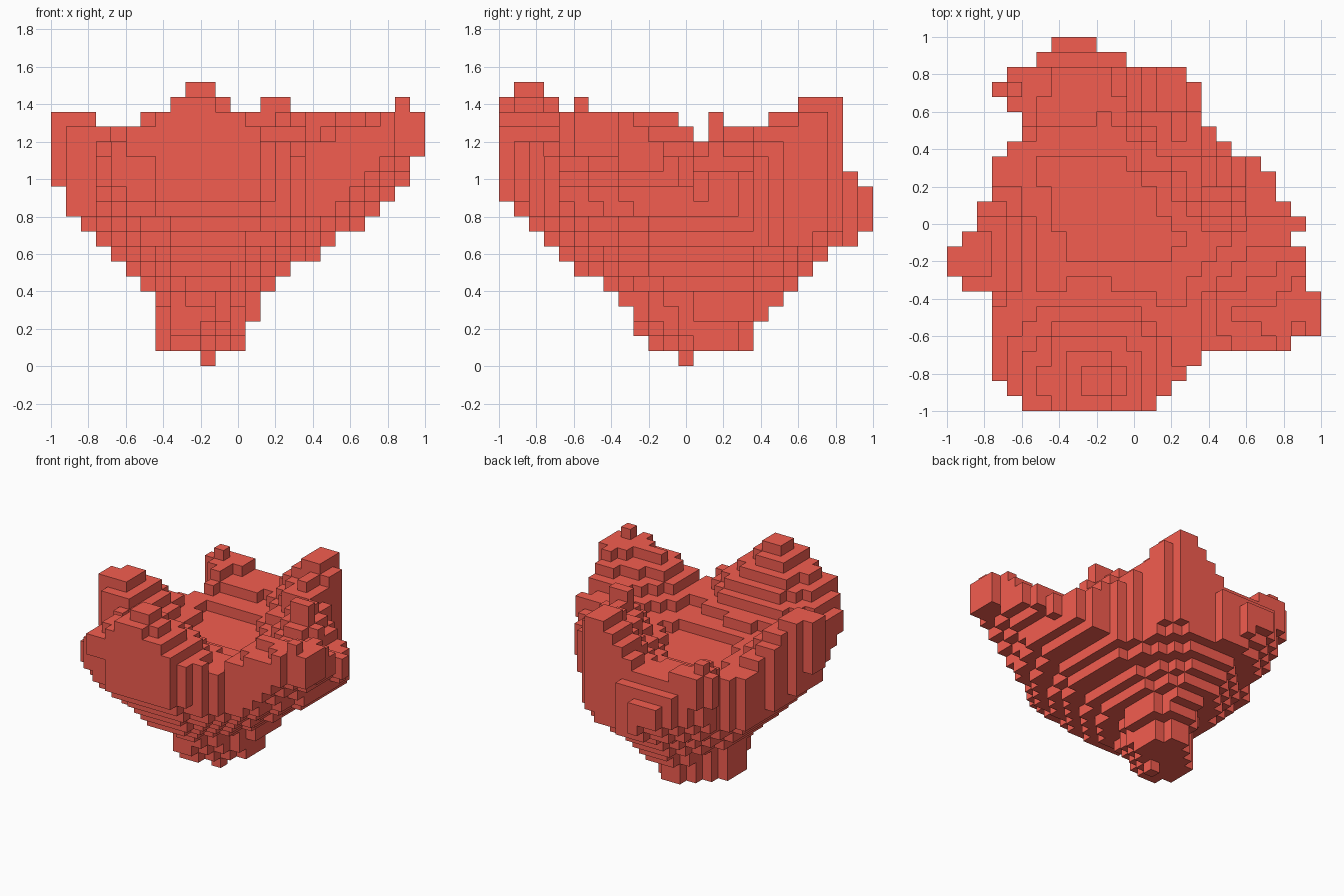
import bpy, bmesh, math

if "Cube" in bpy.data.objects:
    bpy.data.objects.remove(bpy.data.objects["Cube"])

V = 0.08   # block size

# plan outline: first and last block column for each row, front to back
PLAN = [(5, 14), (4, 15), (3, 16), (3, 17), (3, 23), (3, 25), (3, 25), (3, 25), (1, 24),
        (0, 24), (0, 24), (1, 23), (2, 24), (2, 23), (3, 22), (3, 22), (3, 21), (4, 19),
        (5, 18), (5, 17), (4, 17), (3, 17), (4, 16), (6, 12), (7, 10)]

# underside: x and y extents of each layer, from the tip upward
LAYERS = [(10, 11, 12, 13), (7, 13, 10, 17), (7, 13, 9, 17), (7, 14, 9, 18), (7, 14, 8, 19),
          (6, 15, 7, 20), (5, 16, 5, 21), (4, 18, 4, 22), (3, 19, 3, 24), (2, 21, 2, 25),
          (1, 22, 1, 25), (1, 22, 0, 25), (0, 23, 0, 25), (0, 24, 0, 25), (0, 25, 0, 25)]

# rim lobes rising around the hollow: x, y, height, spread
LOBES = [(-0.22, -0.84, 1.47, 0.31), (0.88, -0.50, 1.38, 0.31), (0.60, -0.50, 1.34, 0.20),
         (0.20, 0.72, 1.44, 0.21), (0.24, 0.50, 1.35, 0.16), (-0.90, -0.16, 1.38, 0.26),
         (-0.66, 0.72, 1.24, 0.22), (-0.30, 0.75, 1.14, 0.25), (0.38, 0.28, 1.25, 0.16),
         (0.44, 0.16, 1.35, 0.10)]


def top_of(i, j):
    x, y = (i + 0.5) * V - 1, (j + 0.5) * V - 1
    floor = 0.91 + 0.13 * min(math.hypot(x + 0.2, y - 0.1), 0.8)
    h = floor + max((p - floor) * math.exp(-((x - a) ** 2 + (y - b) ** 2) / (2 * s * s))
                    for a, b, p, s in LOBES)
    n = round(h / V)
    if j >= 23:                      # low ledge at the back
        n = min(n, 13 if j == 23 else 12)
    return n


def bottom_of(i, j):
    for k, (x0, x1, y0, y1) in enumerate(LAYERS):
        du, dv = i + 0.5 - (x0 + x1) / 2, j + 0.5 - (y0 + y1) / 2
        if du < 0 and dv < 0:        # full front left corner
            p = 2.2 if k < 5 else 1.7 + 0.08 * k
        elif du > 0 and dv > 0:      # full back right ridge
            p = 3.2 - 0.13 * k
        else:
            p = 1.0 if k < 5 else 1.2 + 0.08 * k
        if abs(2 * du / (x1 - x0)) ** p + abs(2 * dv / (y1 - y0)) ** p <= 1:
            return k
    return len(LAYERS) - 1


# fill the columns with blocks
cells = set()
for j, (a, b) in enumerate(PLAN):
    for i in range(a, b):
        hi = top_of(i, j)
        lo = min(bottom_of(i, j), hi - 2)
        cells.update((i, j, k) for k in range(lo, hi))
# single peak blocks on the lobes
for i, j, n in ((9, 1, 19), (10, 1, 19), (9, 2, 19), (10, 2, 19), (23, 5, 18), (4, 21, 16)):
    cells.update((i, j, k) for k in range(14, n))

# skin: only the exposed block faces
bm = bmesh.new()
verts = {}


def vert(p):
    if p not in verts:
        verts[p] = bm.verts.new((p[0] * V - 1, p[1] * V - 1, p[2] * V))
    return verts[p]


for c in sorted(cells):
    for ax in range(3):
        for side in (0, 1):
            n = list(c)
            n[ax] += 1 if side else -1
            if tuple(n) in cells:
                continue
            ring = []
            for du, dv in ((0, 0), (1, 0), (1, 1), (0, 1)):
                p = list(c)
                p[ax] += side
                p[(ax + 1) % 3] += du
                p[(ax + 2) % 3] += dv
                ring.append(vert(tuple(p)))
            bm.faces.new(ring if side else ring[::-1])

mesh = bpy.data.meshes.new("block_bowl")
bm.to_mesh(mesh)
bm.free()
bowl = bpy.data.objects.new("block_bowl", mesh)
bpy.context.collection.objects.link(bowl)

red = bpy.data.materials.new("red")
red.diffuse_color = (0.90, 0.11, 0.08, 1)
red.use_nodes = True
red.node_tree.nodes["Principled BSDF"].inputs["Base Color"].default_value = red.diffuse_color
mesh.materials.append(red)
